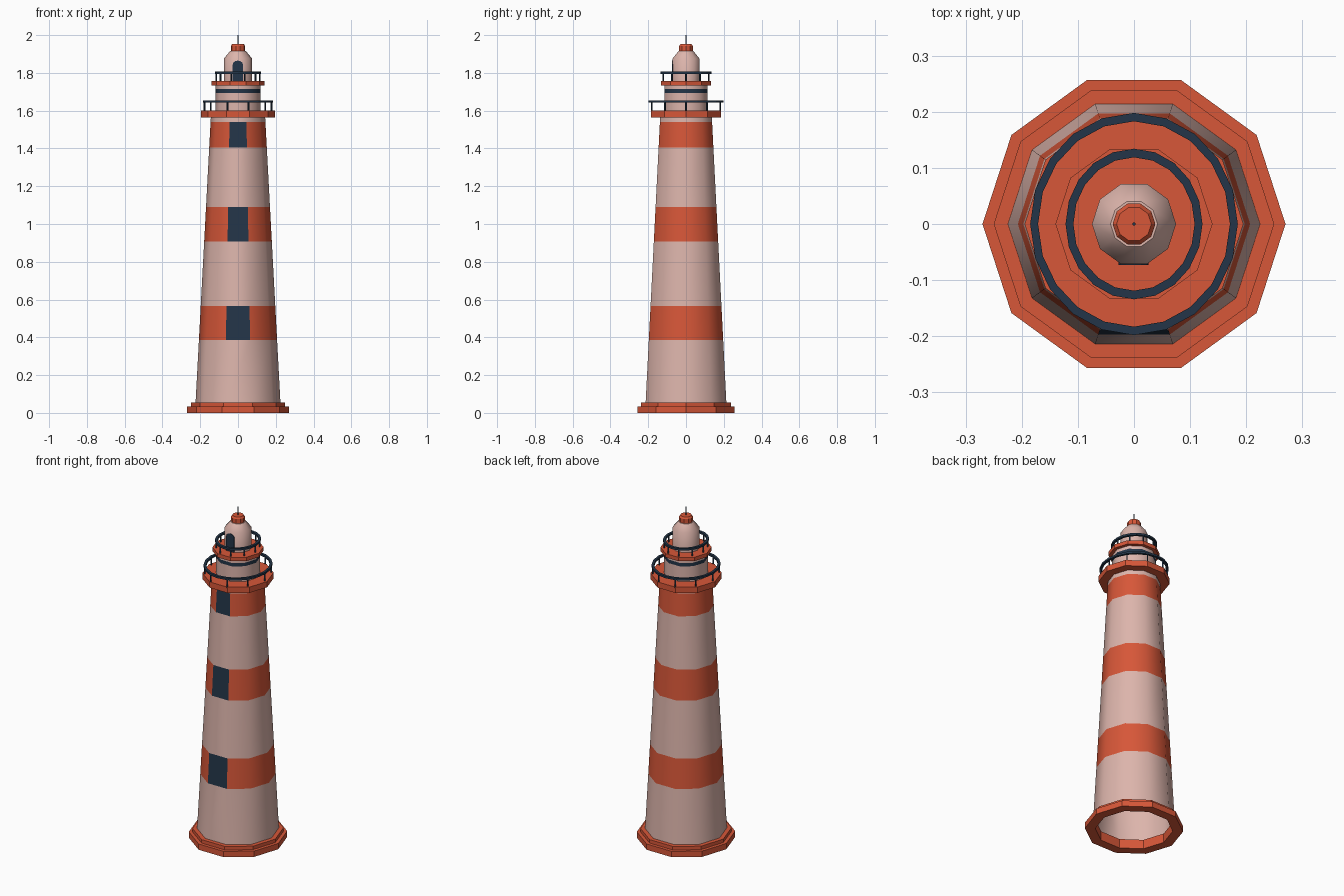
import bpy, bmesh, math

if "Cube" in bpy.data.objects:
    bpy.data.objects.remove(bpy.data.objects["Cube"])


def material(name, rgb):
    m = bpy.data.materials.new(name)
    m.diffuse_color = (*rgb, 1)
    m.use_nodes = True
    m.node_tree.nodes["Principled BSDF"].inputs["Base Color"].default_value = m.diffuse_color
    return m


MATS = [material("pale_pink", (0.72, 0.46, 0.41)),
        material("orange_red", (0.68, 0.095, 0.04)),
        material("navy", (0.017, 0.036, 0.065))]
PINK, RED, NAVY = range(3)


def finish(bm, name, smooth=False):
    me = bpy.data.meshes.new(name)
    bm.to_mesh(me)
    bm.free()
    for m in MATS:
        me.materials.append(m)
    if smooth:
        me.shade_smooth()
        me.set_sharp_from_angle(angle=math.radians(39))
    ob = bpy.data.objects.new(name, me)
    bpy.context.collection.objects.link(ob)
    return ob


def lathe(profile, colours, sides=10, ring=False, caps=True, sy=1.0, at=(0, 0)):
    """Spin (radius, height) points; returns bmesh and rows of faces."""
    bm = bmesh.new()
    loops = []
    for r, z in profile:
        loops.append([bm.verts.new((at[0] + r * math.cos(2 * math.pi * i / sides),
                                    at[1] + r * sy * math.sin(2 * math.pi * i / sides), z))
                      for i in range(sides)])
    pairs = list(zip(loops, loops[1:]))
    if ring:
        pairs.append((loops[-1], loops[0]))
    rows = []
    for k, (a, b) in enumerate(pairs):
        row = []
        for i in range(sides):
            j = (i + 1) % sides
            f = bm.faces.new((a[i], a[j], b[j], b[i]))
            f.material_index = colours[k % len(colours)]
            row.append(f)
        rows.append(row)
    if caps and not ring:
        bm.faces.new(loops[0][::-1]).material_index = colours[0]
        bm.faces.new(loops[-1]).material_index = colours[-1]
    return bm, rows


# stepped base, open in the middle
bm, _ = lathe([(0.213, 0), (0.27, 0), (0.27, 0.035), (0.25, 0.035),
               (0.25, 0.056), (0.213, 0.056)], [RED], ring=True)
finish(bm, "base")

# tapering hollow tower with stripes; front side stays pale and holds windows
FRONT = 7
heights = [0.03, 0.385, 0.565, 0.907, 1.09, 1.405, 1.54, 1.57]
profile = [(0.226 - (z - 0.03) * 0.0535, z) for z in heights]
bm, rows = lathe(profile, [PINK, RED, PINK, RED, PINK, RED, PINK], caps=False)
windows = [rows[k][FRONT] for k in (1, 3, 5)]
for f in windows:
    f.material_index = PINK
bmesh.ops.inset_individual(bm, faces=windows, thickness=0.008)
for f in windows:
    f.material_index = NAVY
finish(bm, "tower", smooth=True)

# watch room with dark band
bm, _ = lathe([(0.12, 1.59), (0.12, 1.693), (0.12, 1.714), (0.12, 1.745)],
              [PINK, NAVY, PINK])
finish(bm, "watch_room", smooth=True)

# lantern room with sloping roof
bm, _ = lathe([(0.075, 1.745), (0.075, 1.876), (0.042, 1.915)], [PINK])
finish(bm, "lantern_room", smooth=True)

# roof cap and spire
bm, _ = lathe([(0.038, 1.912), (0.038, 1.942), (0.031, 1.952)], [RED])
finish(bm, "roof_cap")
bm, _ = lathe([(0.003, 1.945), (0.003, 2.0)], [NAVY], sides=6)
finish(bm, "spire")


# decks with railings
def gallery(name, deck_r, z0, z1, rail_r, rail_z, sy):
    bm, _ = lathe([(deck_r, z0), (deck_r, z1)], [RED])
    finish(bm, name + "_deck")
    a, b = rail_r - 0.007, rail_r + 0.007
    bm, _ = lathe([(a, rail_z - 0.012), (b, rail_z - 0.012), (b, rail_z), (a, rail_z)],
                  [NAVY], sides=20, ring=True, sy=sy)
    finish(bm, name + "_rail")
    for i in range(10):
        t = math.radians(36 * i)
        at = (rail_r * math.cos(t), rail_r * sy * math.sin(t))
        bm, _ = lathe([(0.005, z1 - 0.005), (0.005, rail_z - 0.006)], [NAVY],
                      sides=4, at=at)
        finish(bm, f"{name}_post_{i + 1}")


gallery("lower", 0.195, 1.565, 1.60, 0.178, 1.655, 1.07)
gallery("upper", 0.14, 1.733, 1.756, 0.115, 1.807, 1.10)

# arched lantern door plate on the front
bm = bmesh.new()
outline = [(-0.028, 1.757), (0.026, 1.757)]
outline += [(-0.001 + 0.027 * math.cos(math.pi * i / 6),
             1.845 + 0.02 * math.sin(math.pi * i / 6)) for i in range(7)]
face = bm.faces.new([bm.verts.new((x, -0.0735, z)) for x, z in outline])
ext = bmesh.ops.extrude_face_region(bm, geom=[face])
for v in ext["geom"]:
    if isinstance(v, bmesh.types.BMVert):
        v.co.y += 0.008
bmesh.ops.recalc_face_normals(bm, faces=bm.faces)
for f in bm.faces:
    f.material_index = NAVY
finish(bm, "lantern_door")
